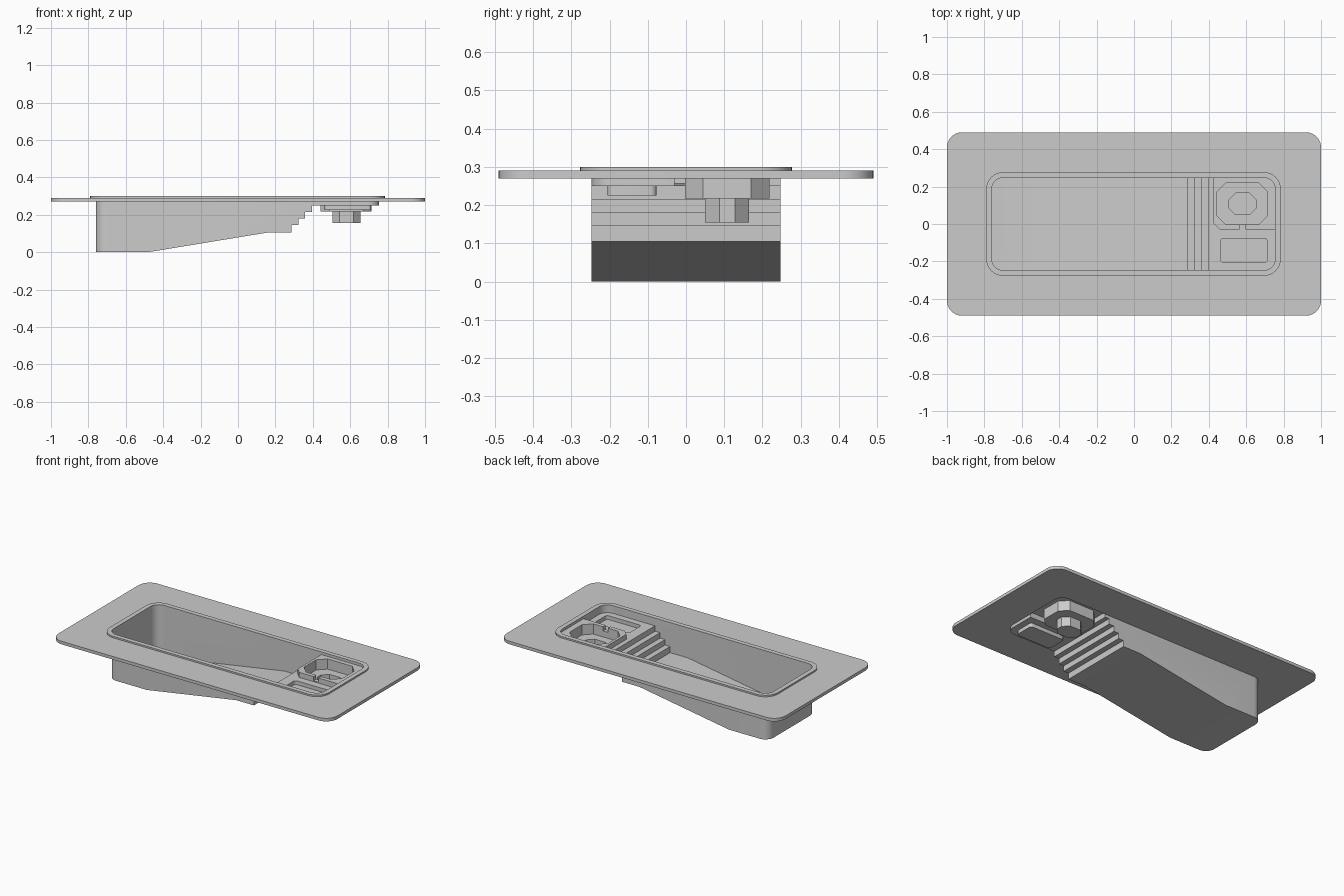
import bpy, bmesh, math

cube = bpy.data.objects.get("Cube")
if cube:
    bpy.data.objects.remove(cube)

grey = bpy.data.materials.new("Concrete grey")
grey.use_nodes = True
COLOUR = (0.6, 0.6, 0.6, 1)
grey.diffuse_color = COLOUR
grey.node_tree.nodes["Principled BSDF"].inputs["Base Color"].default_value = COLOUR


def finish(name, bm):
    mesh = bpy.data.meshes.new(name)
    bm.to_mesh(mesh)
    bm.free()
    mesh.materials.append(grey)
    obj = bpy.data.objects.new(name, mesh)
    bpy.context.collection.objects.link(obj)
    return obj


def outline(x0, x1, y0, y1, r, steps=8):
    """Rectangle with rounded corners, or chamfered ones when steps is 1."""
    centres = [(x1 - r, y1 - r), (x0 + r, y1 - r), (x0 + r, y0 + r), (x1 - r, y0 + r)]
    pts = []
    for quarter, (cx, cy) in enumerate(centres):
        for i in range(steps + 1):
            a = math.pi / 2 * (quarter + i / steps)
            pts.append((cx + r * math.cos(a), cy + r * math.sin(a)))
    return pts


def prism(name, pts, low, high, along_y=False):
    """Extrude a flat outline into a closed solid."""
    bm = bmesh.new()
    verts = [bm.verts.new((a, low, b) if along_y else (a, b, low)) for a, b in pts]
    face = bm.faces.new(verts)
    out = bmesh.ops.extrude_face_region(bm, geom=[face])
    shift = (0, high - low, 0) if along_y else (0, 0, high - low)
    bmesh.ops.translate(bm, vec=shift,
                        verts=[g for g in out["geom"] if isinstance(g, bmesh.types.BMVert)])
    bmesh.ops.recalc_face_normals(bm, faces=bm.faces)
    return finish(name, bm)


def ring(name, outer, inner, low, high):
    """Flat frame open towards the basin, whose wall closes it."""
    bm = bmesh.new()
    n = len(outer)
    loops = [[bm.verts.new((x, y, z)) for x, y in pts]
             for pts, z in ((inner, low), (outer, low), (outer, high), (inner, high))]
    for a, b in zip(loops, loops[1:]):
        for i in range(n):
            j = (i + 1) % n
            bm.faces.new((a[i], a[j], b[j], b[i]))
    return finish(name, bm)


def combine(target, cutter, operation):
    mod = target.modifiers.new(cutter.name, "BOOLEAN")
    mod.object, mod.operation, mod.solver = cutter, operation, "EXACT"
    bpy.context.view_layer.objects.active = target
    bpy.ops.object.modifier_apply(modifier=mod.name)
    bpy.data.objects.remove(cutter)


TOP = 0.30
pool_edge = outline(-0.76, 0.755, -0.247, 0.247, 0.06)

# Deck and raised coping
deck = ring("deck", outline(-1, 1, -0.49, 0.49, 0.08), pool_edge, 0.27, 0.29)
coping = ring("coping", outline(-0.79, 0.785, -0.277, 0.277, 0.09), pool_edge, 0.29, TOP)

# Basin volume: deep end, sloping floor, stairs, shallow shelf
profile = [(-0.8, TOP), (-0.8, 0), (-0.48, 0), (0.16, 0.105), (0.287, 0.105)]
for step in range(4):
    x, z = 0.287 + 0.036 * step, 0.145 + 0.035 * step
    profile += [(x, z), (x + 0.036, z)]
profile[-1] = (0.8, 0.25)
profile.append((0.8, TOP))
basin = prism("pool_basin", profile, -0.4, 0.4, along_y=True)
combine(basin, prism("basin_edge", pool_edge, -0.1, 0.4), "INTERSECT")

# Raised platform around the hot tub
platform = [(0.425, 0.4), (0.425, 0.005), (0.46, -0.03), (0.9, -0.03), (0.9, 0.4)]
combine(basin, prism("platform", platform, 0.1, 0.283), "DIFFERENCE")

# Hot tub bowl, foot well, spillway and splash pool
hollows = [
    prism("tub_bowl", outline(0.442, 0.715, -0.003, 0.218, 0.048, 1), 0.217, 0.291),
    prism("foot_well", outline(0.505, 0.655, 0.05, 0.165, 0.037, 1), 0.155, 0.24),
    prism("spillway", outline(0.563, 0.597, -0.06, 0.03, 0.001, 1), 0.256, 0.291),
    prism("splash_pool", outline(0.463, 0.712, -0.205, -0.077, 0.016, 4), 0.225, 0.27),
]
for hollow in hollows:
    combine(basin, hollow, "UNION")

# Open the water surface and turn the shell to face inwards
bm = bmesh.new()
bm.from_mesh(basin.data)
bm.normal_update()
lids = [f for f in bm.faces if f.normal.z > 0.9 and f.calc_center_median().z > TOP - 0.002]
bmesh.ops.delete(bm, geom=lids, context="FACES")
bmesh.ops.reverse_faces(bm, faces=bm.faces)
bm.to_mesh(basin.data)
bm.free()

# Smooth the rounded corners only
for obj in (deck, coping, basin):
    bpy.ops.object.select_all(action="DESELECT")
    obj.select_set(True)
    bpy.context.view_layer.objects.active = obj
    bpy.ops.object.shade_smooth_by_angle(angle=math.radians(25))
